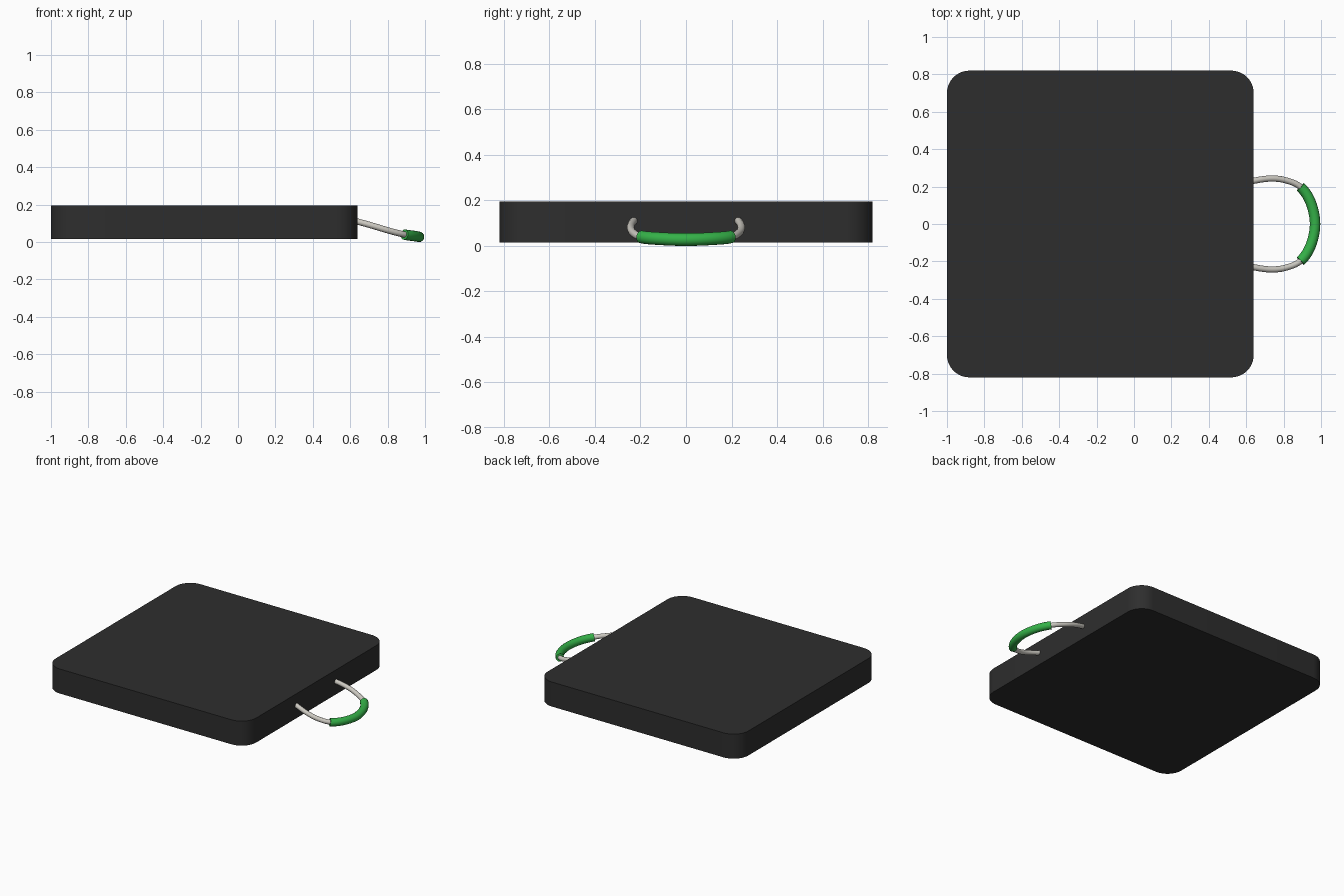
import bpy, bmesh, math
from mathutils import Vector

if "Cube" in bpy.data.objects:
    bpy.data.objects.remove(bpy.data.objects["Cube"])


def material(name, rgb):
    m = bpy.data.materials.new(name)
    m.diffuse_color = (*rgb, 1)
    m.use_nodes = True
    m.node_tree.nodes["Principled BSDF"].inputs["Base Color"].default_value = m.diffuse_color
    return m


black = material("charcoal plastic", (0.027, 0.027, 0.027))
grey = material("light grey rope", (0.60, 0.58, 0.53))
green = material("green grip", (0.035, 0.44, 0.065))


def finish(ob, angle):
    bpy.ops.object.select_all(action='DESELECT')
    ob.select_set(True)
    bpy.context.view_layer.objects.active = ob
    if ob.type == 'CURVE':
        bpy.ops.object.convert(target='MESH')
    bpy.ops.object.shade_smooth_by_angle(angle=math.radians(angle))


# Square pad with rounded vertical corners
x0, x1, w, z0, z1, r, n = -1.0, 0.64, 0.82, 0.015, 0.196, 0.12, 10
bm = bmesh.new()
ring = []
corners = [(x1 - r, w - r), (x0 + r, w - r), (x0 + r, -w + r), (x1 - r, -w + r)]
for k, (cx, cy) in enumerate(corners):
    for i in range(n + 1):
        a = math.pi / 2 * (k + i / n)
        ring.append(bm.verts.new((cx + r * math.cos(a), cy + r * math.sin(a), z0)))
base = bm.faces.new(ring)
top = bmesh.ops.extrude_face_region(bm, geom=[base])["geom"]
bmesh.ops.translate(bm, verts=[g for g in top if isinstance(g, bmesh.types.BMVert)],
                    vec=(0, 0, z1 - z0))
bmesh.ops.recalc_face_normals(bm, faces=bm.faces)
mesh = bpy.data.meshes.new("pad")
bm.to_mesh(mesh)
bm.free()
mesh.materials.append(black)
pad = bpy.data.objects.new("pad", mesh)
bpy.context.collection.objects.link(pad)
finish(pad, 30)

# Handle path: one half, mirrored in y
half = [(0.56, 0.21, 0.125), (0.64, 0.231, 0.109), (0.73, 0.243, 0.084),
        (0.81, 0.234, 0.060), (0.89, 0.198, 0.040), (0.945, 0.115, 0.032),
        (0.968, 0, 0.028)]
pts = [Vector(p) for p in half]
pts += [Vector((p.x, -p.y, p.z)) for p in reversed(pts[:-1])]


def smooth_path(first, last, steps=8):
    out = []
    for i in range(first, last):
        a, b, c, d = pts[i - 1], pts[i], pts[i + 1], pts[i + 2]
        for s in range(steps):
            t = s / steps
            out.append(0.5 * (2 * b + (c - a) * t + (2 * a - 5 * b + 4 * c - d) * t * t
                              + (3 * b - a - 3 * c + d) * t ** 3))
    return out + [pts[last]]


def tube(name, path, radius, mat):
    cu = bpy.data.curves.new(name, 'CURVE')
    cu.dimensions = '3D'
    cu.bevel_depth = radius
    cu.bevel_resolution = 6
    cu.use_fill_caps = True
    sp = cu.splines.new('POLY')
    sp.points.add(len(path) - 1)
    for p, co in zip(sp.points, path):
        p.co = (*co, 1)
    cu.materials.append(mat)
    ob = bpy.data.objects.new(name, cu)
    bpy.context.collection.objects.link(ob)
    finish(ob, 40)


# Rope loop and the grip sleeve around its middle
tube("handle_rope", [pts[0]] + smooth_path(1, 11) + [pts[-1]], 0.0165, grey)
tube("handle_grip", smooth_path(4, 8), 0.028, green)
